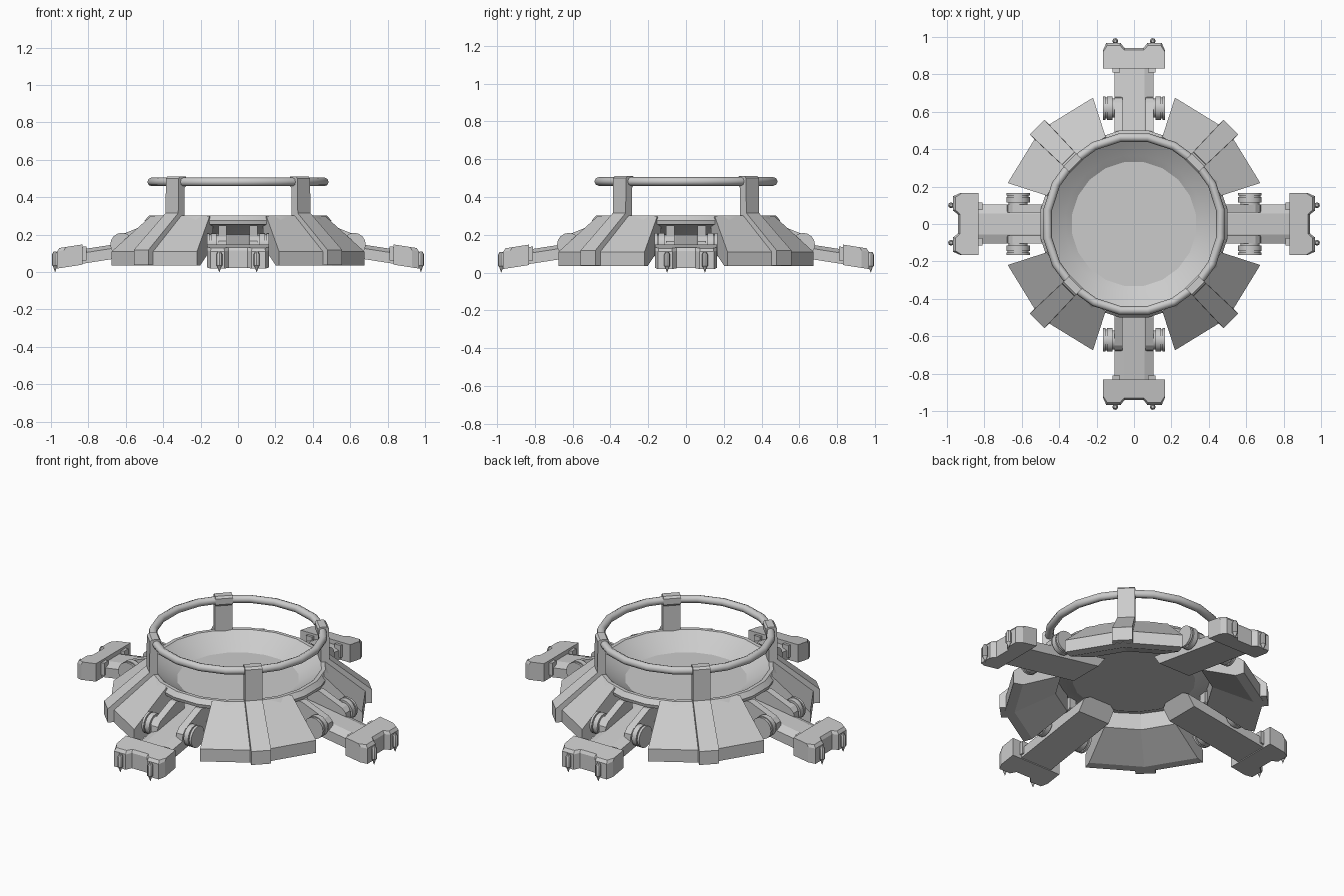
import bpy, bmesh
from math import sin, cos, pi, radians
from mathutils import Matrix, Vector

if "Cube" in bpy.data.objects:
    bpy.data.objects.remove(bpy.data.objects["Cube"])


def finish(name, bm, smooth=None):
    bmesh.ops.recalc_face_normals(bm, faces=bm.faces)
    me = bpy.data.meshes.new(name)
    bm.to_mesh(me)
    bm.free()
    ob = bpy.data.objects.new(name, me)
    bpy.context.collection.objects.link(ob)
    if smooth:
        bpy.ops.object.select_all(action='DESELECT')
        ob.select_set(True)
        bpy.context.view_layer.objects.active = ob
        bpy.ops.object.shade_smooth_by_angle(angle=radians(smooth))
    return ob


def sweep(bm, rings, loop=False, caps=True):
    """Skin a list of closed cross-sections."""
    vs = [[bm.verts.new(p) for p in r] for r in rings]
    n = len(vs[0])
    for i in range(len(vs) if loop else len(vs) - 1):
        a, b = vs[i], vs[(i + 1) % len(vs)]
        for j in range(n):
            k = (j + 1) % n
            bm.faces.new((a[j], a[k], b[k], b[j]))
    if caps and not loop:
        bm.faces.new(vs[0])
        bm.faces.new(vs[-1])


def lathe(bm, profile, angles, loop=False):
    sweep(bm, [[(r * cos(a), r * sin(a), z) for r, z in profile] for a in angles], loop)


def prism(bm, pts, axis, lo, hi):
    """Extrude a 2D outline along the x, y or z axis."""
    def put(p, d):
        q = list(p)
        q.insert('xyz'.index(axis), d)
        return q
    sweep(bm, [[put(p, d) for p in pts] for d in (lo, hi)])


def disc(bm, x0, x1, r, y, z, n=16):
    prism(bm, [(y + r * cos(2 * pi * i / n), z + r * sin(2 * pi * i / n)) for i in range(n)], 'x', x0, x1)


def droop(bm):
    """Slope a leg part downwards away from the hull."""
    for v in bm.verts:
        v.co.z -= 0.155 * (v.co.y - 0.83)


def mirrored(pts):
    return pts + [(-x, y) for x, y in reversed(pts)]


SIDES = 20
circle = [2 * pi * (i + 0.5) / SIDES for i in range(SIDES)]

# Central bowl with a conical inside
bm = bmesh.new()
lathe(bm, [(.335, .22), (.37, .243), (.445, .29), (.46, .302), (.482, .302), (.505, .275),
           (.50, .255), (.44, .245), (.335, .20)], circle, True)
finish("bowl", bm, 30)
bm = bmesh.new()
prism(bm, [(.336 * cos(a), .336 * sin(a)) for a in circle], 'z', .20, .22)
finish("bowl_floor", bm)

# Handrail ring
bm = bmesh.new()
lathe(bm, [(.468 + .023 * cos(i * pi / 4), .482 + .023 * sin(i * pi / 4)) for i in range(8)], circle, True)
finish("top_ring", bm, 50)


def leg_parts():
    # Beam with chamfered top and slanted inner end
    bm = bmesh.new()
    prism(bm, mirrored([(.105, .045), (.105, .102), (.055, .122)]), 'y', .28, .85)
    for v in bm.verts:
        if v.co.y < .5:
            v.co.y += (.122 - v.co.z) * .8
    droop(bm)
    yield "leg_beam", bm, None

    # Foot block, notched at the toe, bevelled along its top edge
    bm = bmesh.new()
    out = [(.165, .832), (.165, .93), (.148, .968), (.072, .968), (.05, .94)]
    inner = [(.165, .832), (.165, .92), (.143, .955), (.075, .955), (.052, .93)]
    sweep(bm, [[(x, y, z) for x, y in mirrored(o)]
               for o, z in ((out, .04), (out, .132), (inner, .148))])
    droop(bm)
    yield "foot", bm, None

    # Hinge lugs behind the foot, claws in front of it
    bm = bmesh.new()
    for s in (-1, 1):
        prism(bm, [(s * .075, .81), (s * .115, .81), (s * .115, .84), (s * .075, .84)], 'z', .06, .135)
    droop(bm)
    yield "foot_hinge", bm, None
    bm = bmesh.new()
    for s in (-1, 1):
        def ring(r, z):
            return [(s * .1 + r * cos(i * pi / 4), .978 + r * sin(i * pi / 4), z) for i in range(8)]
        sweep(bm, [ring(r, z) for r, z in ((.001, 0), (.011, .03), (.016, .035), (.016, .095), (.008, .11))])
    yield "claws", bm, 40

    # Lifting rails and the drums beside them
    bm = bmesh.new()
    for s in (-1, 1):
        prism(bm, [(.68, .12), (.675, .165), (.65, .19), (.50, .25), (.42, .25), (.42, .18), (.5, .14)],
              'x', s * .062, s * .105)
    yield "lift_rails", bm, None
    bm = bmesh.new()
    for s in (-1, 1):
        for a, b, r in ((.10, .115, .05), (.115, .145, .063), (.145, .152, .055), (.152, .166, .063)):
            disc(bm, s * a, s * b, r, .62, .147)
    yield "joint_drums", bm, 40


for k in range(4):
    spin = Matrix.Rotation(k * pi / 2, 4, 'Z')
    for name, bm, smooth in leg_parts():
        bm.transform(spin)
        finish(f"{name}_{k + 1}", bm, smooth)

    # Sloping skirt panel between two legs
    bm = bmesh.new()
    lathe(bm, [(.49, .30), (.71, .11), (.71, .035), (.655, .035), (.43, .14), (.43, .25)],
          [radians(a) for a in (18, 45, 72)])
    bm.transform(spin)
    finish(f"skirt_panel_{k + 1}", bm)

    # Rib running up the panel and on into the ring post
    bm = bmesh.new()
    prism(bm, [(.733, .037), (.733, .118), (.50, .315), (.497, .50), (.485, .512), (.445, .512),
               (.435, .50), (.435, .465), (.452, .45), (.452, .27), (.66, .10), (.66, .037)], 'y', -.048, .048)
    for v in bm.verts:
        if v.co.x > .6:
            v.co.y *= 1.15
    bm.transform(spin @ Matrix.Rotation(pi / 4, 4, 'Z'))
    finish(f"post_rib_{k + 1}", bm)
